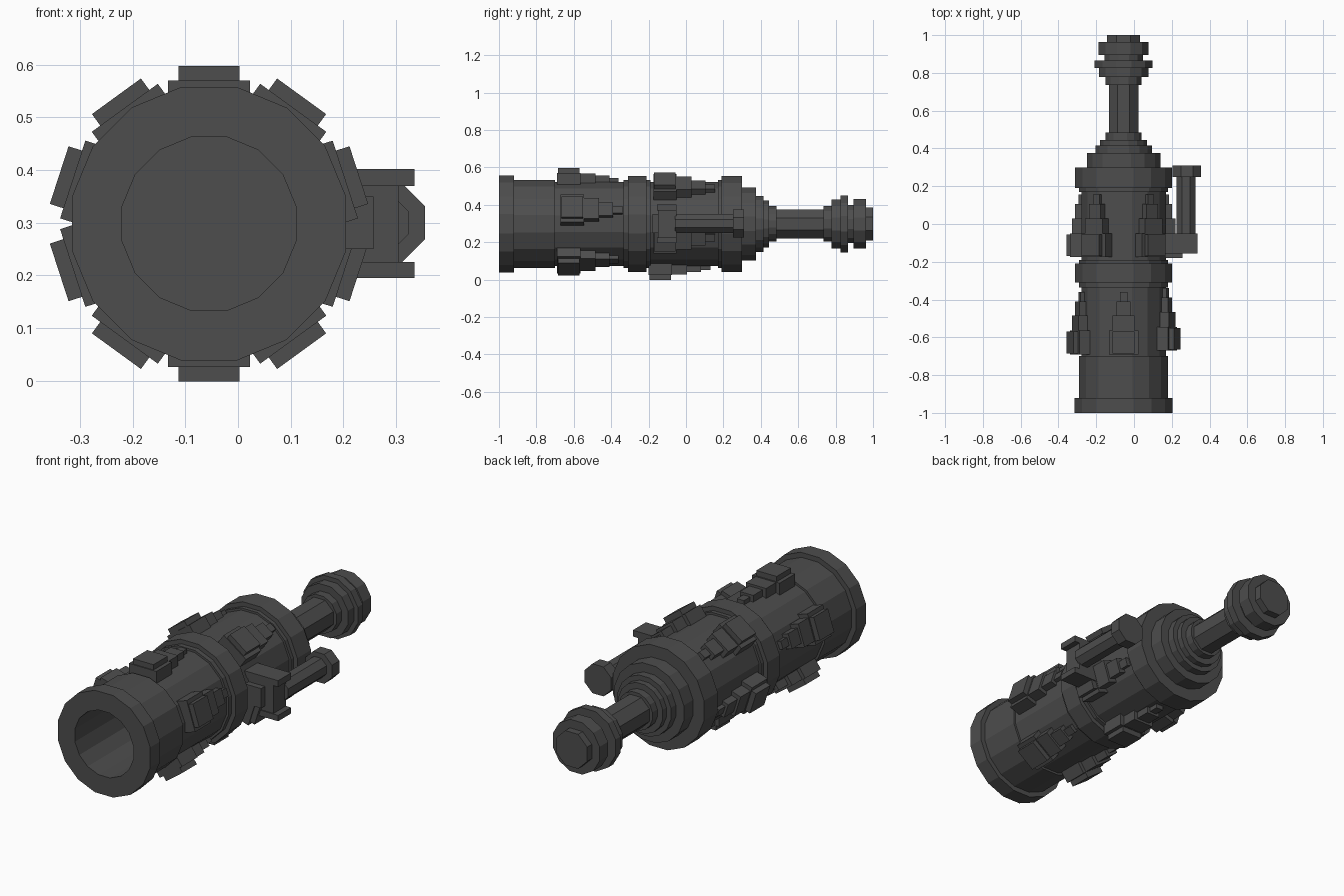
import bpy, bmesh, math
from mathutils import Matrix, Vector

if "Cube" in bpy.data.objects:
    bpy.data.objects.remove(bpy.data.objects["Cube"])

CX, CZ = -0.055, 0.298          # long axis of the cylinder

metal = bpy.data.materials.new("dark_grey_metal")
metal.diffuse_color = (0.075, 0.075, 0.075, 1)
metal.use_nodes = True
metal.node_tree.nodes["Principled BSDF"].inputs["Base Color"].default_value = metal.diffuse_color


def finish(name, bm):
    bmesh.ops.recalc_face_normals(bm, faces=bm.faces)
    me = bpy.data.meshes.new(name)
    bm.to_mesh(me)
    bm.free()
    me.materials.append(metal)
    ob = bpy.data.objects.new(name, me)
    bpy.context.collection.objects.link(ob)
    return ob


def lathe(name, profile, sides, cx=CX, cz=CZ):
    """Spin (flat radius, y) points round the y direction, flat side up; caps both ends."""
    bm = bmesh.new()
    rings = []
    for r, y in profile:
        R = r / math.cos(math.pi / sides)
        rings.append([bm.verts.new((cx + R * math.cos((i + .5) * math.tau / sides), y,
                                    cz + R * math.sin((i + .5) * math.tau / sides)))
                      for i in range(sides)])
    for a, b in zip(rings, rings[1:]):
        for i in range(sides):
            j = (i + 1) % sides
            bm.faces.new((a[i], a[j], b[j], b[i]))
    bm.faces.new(rings[0])
    bm.faces.new(rings[-1])
    return finish(name, bm)


def steps(bands):
    """Turn (radius, y start, y end) bands into a stepped profile."""
    return [p for r, y0, y1 in bands for p in ((r, y0), (r, y1))]


def add_box(bm, x0, x1, y0, y1, z0, z1):
    m = Matrix.Translation(((x0 + x1) / 2, (y0 + y1) / 2, (z0 + z1) / 2)) @ \
        Matrix.Diagonal((x1 - x0, y1 - y0, z1 - z0, 1))
    bmesh.ops.create_cube(bm, size=1, matrix=m)


# Hollow barrel with rings and a stepped shoulder
lathe("barrel", [(.165, -.5), (.165, -1)] + steps([
    (.26, -1, -.92), (.235, -.92, -.70), (.224, -.70, -.335),
    (.235, -.335, -.31), (.257, -.31, -.21), (.235, -.21, -.19),
    (.224, -.19, .17), (.235, .17, .19), (.257, .19, .30),
    (.195, .30, .375), (.15, .375, .415), (.125, .415, .445), (.095, .445, .485)]), 16)

# Plunger rod, knob and end cap
lathe("plunger_rod", [(.078, .45), (.078, .76)], 8)
lathe("plunger_knob", steps([
    (.095, .735, .777), (.131, .777, .825), (.153, .825, .865),
    (.102, .865, .895), (.132, .895, .963)]), 12)
lathe("knob_cap", [(.088, .95), (.088, 1)], 8)


# Stepped clips in two staggered rows of five
def clip(name, angle, y):
    bm = bmesh.new()
    for w, y0, y1, r in ((.155, 0, .125, .272), (.115, .005, .12, .299),
                         (.115, .125, .205, .270), (.075, .205, .28, .258),
                         (.04, .28, .33, .246)):
        add_box(bm, -w / 2, w / 2, y0, y1, .19, r)
    turn = Matrix.Rotation(math.radians(90 - angle), 4, 'Y')
    bm.transform(Matrix.Translation(Vector((CX, y, CZ))) @ turn)
    finish(name, bm)


for k in range(5):
    a = 90 + 72 * k
    clip(f"front_clip_{k + 1}", a, -.67 if k == 4 else -.69)
    clip(f"rear_clip_{k + 1}", a - 36, -.20 if a - 36 == 270 else -.175)

# Side bracket: core, front pad and two plates
bm = bmesh.new()
add_box(bm, .10, .305, -.15, -.05, .225, .37)
add_box(bm, .10, .257, -.18, -.15, .25, .35)
for z0, z1 in ((.195, .225), (.37, .402)):
    add_box(bm, .12, .335, -.155, -.05, z0, z1)
finish("side_bracket", bm)

# Side lever with an eight-sided end
lathe("side_lever", [(.05, -.06), (.05, .27)], 8, .275, .30)
lathe("lever_end", [(.075, .25), (.075, .31)], 8, .28, .30)
